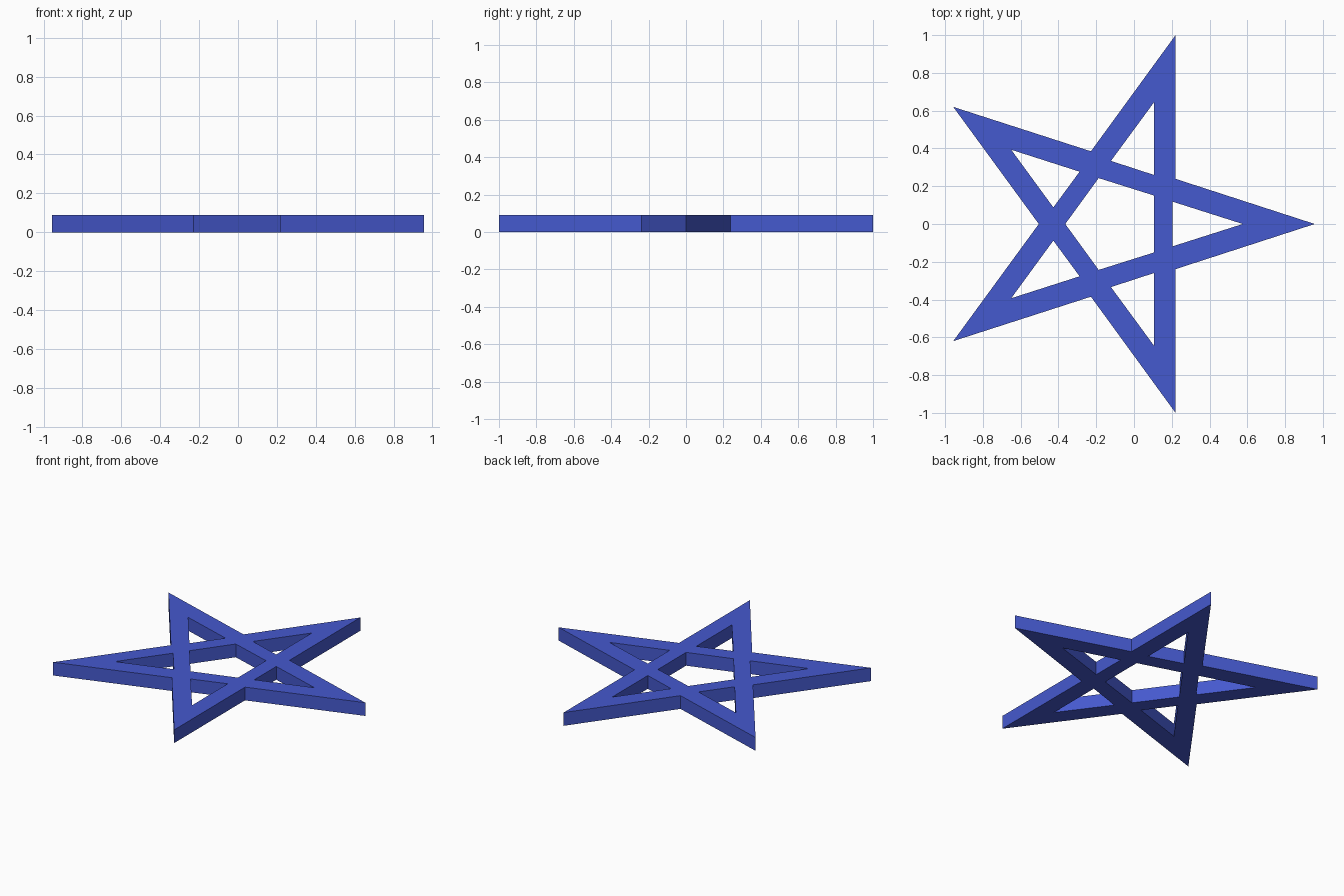
import bpy, bmesh

if "Cube" in bpy.data.objects:
    bpy.data.objects.remove(bpy.data.objects["Cube"])

HEIGHT = 0.09


def flip(points):
    """Mirror a loop across the x axis."""
    return [(x, -y) for x, y in reversed(points)]


def symmetric(half):
    """Close a half outline (y >= 0) into a full loop mirrored in y."""
    return half + flip([p for p in half if p[1] > 0])


# Outer star outline: tips and notches
outline = symmetric([(0.957, 0), (0.22, 0.239), (0.22, 1.0),
                     (-0.228, 0.385), (-0.957, 0.62), (-0.504, 0)])

# Openings: centre pentagon and the five point triangles
centre = symmetric([(-0.364, 0), (-0.187, 0.243), (0.105, 0.151)])
right_hole = symmetric([(0.576, 0), (0.205, 0.118)])
upper_hole = [(0.105, 0.643), (0.105, 0.26), (-0.122, 0.334)]
left_hole = [(-0.65, 0.393), (-0.288, 0.277), (-0.427, 0.088)]
loops = [outline, centre, right_hole, upper_hole, flip(upper_hole),
         left_hole, flip(left_hole)]

# Filled flat curve, extruded to the plate thickness
curve = bpy.data.curves.new("star_profile", 'CURVE')
curve.dimensions = '2D'
curve.fill_mode = 'BOTH'
curve.extrude = HEIGHT / 2
for loop in loops:
    spline = curve.splines.new('POLY')
    spline.points.add(len(loop) - 1)
    for point, (x, y) in zip(spline.points, loop):
        point.co = (x, y, 0, 1)
    spline.use_cyclic_u = True
profile = bpy.data.objects.new("star_profile", curve)
bpy.context.collection.objects.link(profile)
bpy.context.view_layer.update()

# Clean mesh with welded corners and flat faces
mesh = bpy.data.meshes.new_from_object(
    profile.evaluated_get(bpy.context.evaluated_depsgraph_get()))
bpy.data.objects.remove(profile)
bm = bmesh.new()
bm.from_mesh(mesh)
bmesh.ops.remove_doubles(bm, verts=bm.verts, dist=0.0005)
bmesh.ops.translate(bm, verts=bm.verts, vec=(0, 0, HEIGHT / 2))
bmesh.ops.recalc_face_normals(bm, faces=bm.faces)
for face in bm.faces:
    face.smooth = False
bm.to_mesh(mesh)
bm.free()

star = bpy.data.objects.new("star_frame", mesh)
bpy.context.collection.objects.link(star)

# Blue colour
blue = bpy.data.materials.new("blue")
blue.diffuse_color = (0.06, 0.1, 0.62, 1)
blue.use_nodes = True
blue.node_tree.nodes["Principled BSDF"].inputs["Base Color"].default_value = blue.diffuse_color
mesh.materials.clear()
mesh.materials.append(blue)
